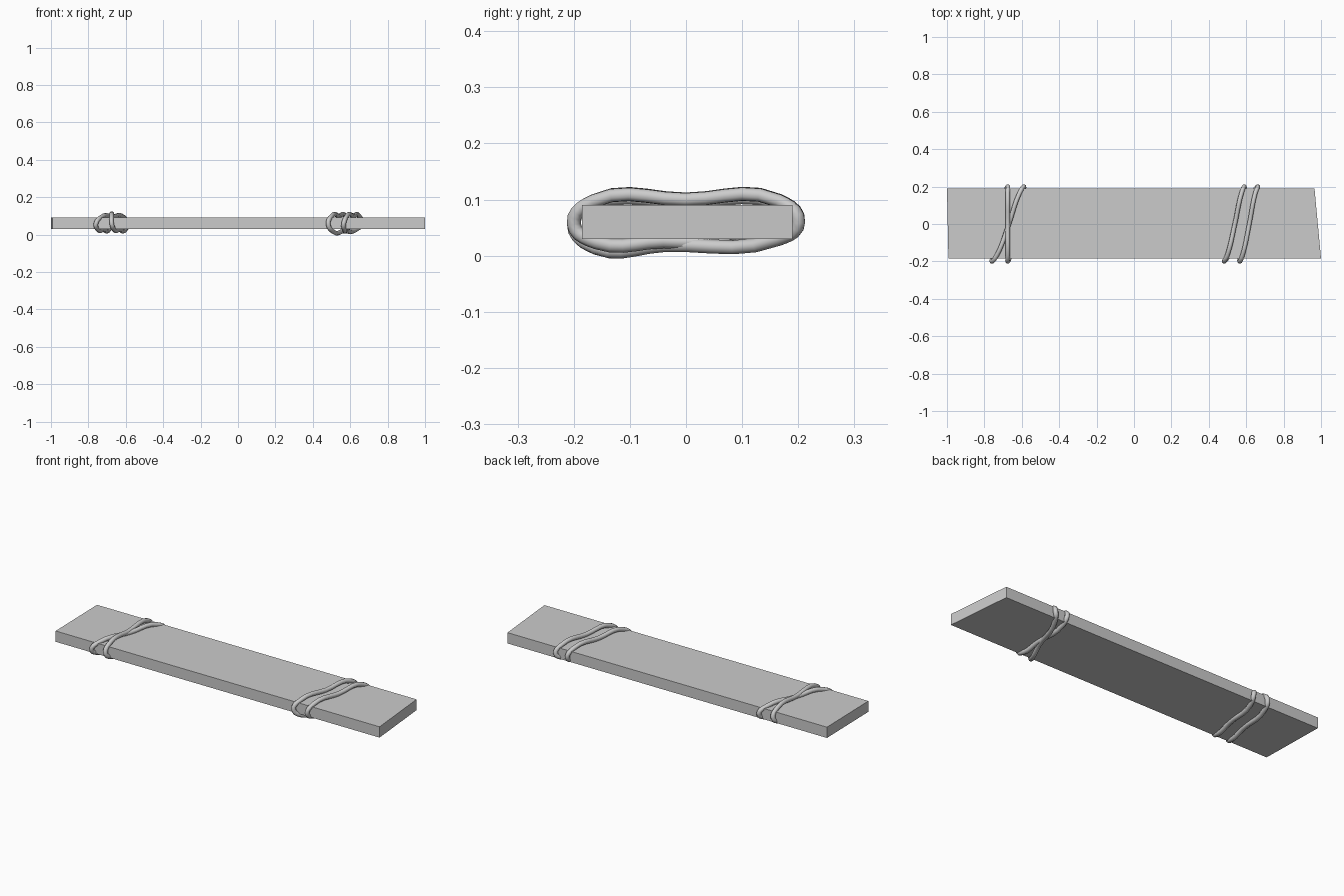
import bpy
import bmesh

if "Cube" in bpy.data.objects:
    bpy.data.objects.remove(bpy.data.objects["Cube"])


# Plank with slightly skewed ends
def make_plank():
    outline = [(-0.992, -0.185), (1.0, -0.185), (0.965, 0.19), (-1.0, 0.19)]
    bm = bmesh.new()
    face = bm.faces.new([bm.verts.new((x, y, 0.03)) for x, y in outline])
    ext = bmesh.ops.extrude_face_region(bm, geom=[face])
    tops = [v for v in ext["geom"] if isinstance(v, bmesh.types.BMVert)]
    bmesh.ops.translate(bm, verts=tops, vec=(0, 0, 0.06))
    bmesh.ops.recalc_face_normals(bm, faces=bm.faces)
    mesh = bpy.data.meshes.new("plank")
    bm.to_mesh(mesh)
    bm.free()
    obj = bpy.data.objects.new("plank", mesh)
    bpy.context.collection.objects.link(obj)


def lerp(a, b, t):
    return a + (b - a) * t


# Rope wound twice: each turn is (x front, x back, x next front, top z, underside sag)
def make_rope(name, turns):
    pts = []
    for front, back, nxt, top, sag in turns:
        pts.append((front, -0.2, 0.057))
        for y, t, dz in [(-0.165, 0.16, -0.003), (0, 0.53, 0), (0.165, 0.86, -0.002)]:
            pts.append((lerp(front, back, t), y, top + dz))
        pts.append((back, 0.2, 0.06))
        for y, t, dz in [(0.165, 0.14, 0), (-0.04, 0.55, -0.7), (-0.16, 0.84, -1)]:
            pts.append((lerp(back, nxt, t), y, 0.03 + dz * sag))

    curve = bpy.data.curves.new(name, "CURVE")
    curve.dimensions = "3D"
    curve.resolution_u = 5
    curve.bevel_depth = 0.0125
    curve.bevel_resolution = 2
    spline = curve.splines.new("BEZIER")
    spline.bezier_points.add(len(pts) - 1)
    for bp, co in zip(spline.bezier_points, pts):
        bp.co = co
        bp.handle_left_type = bp.handle_right_type = "AUTO"
    spline.use_cyclic_u = True
    obj = bpy.data.objects.new(name, curve)
    bpy.context.collection.objects.link(obj)

    bpy.ops.object.select_all(action="DESELECT")
    obj.select_set(True)
    bpy.context.view_layer.objects.active = obj
    bpy.ops.object.convert(target="MESH")
    bpy.ops.object.shade_smooth()


make_plank()
make_rope("left_rope", [(-0.76, -0.588, -0.675, 0.095, 0.004),
                        (-0.675, -0.675, -0.76, 0.101, 0.004)])
make_rope("right_rope", [(0.482, 0.59, 0.565, 0.100, 0.006),
                         (0.565, 0.662, 0.482, 0.100, 0.016)])
